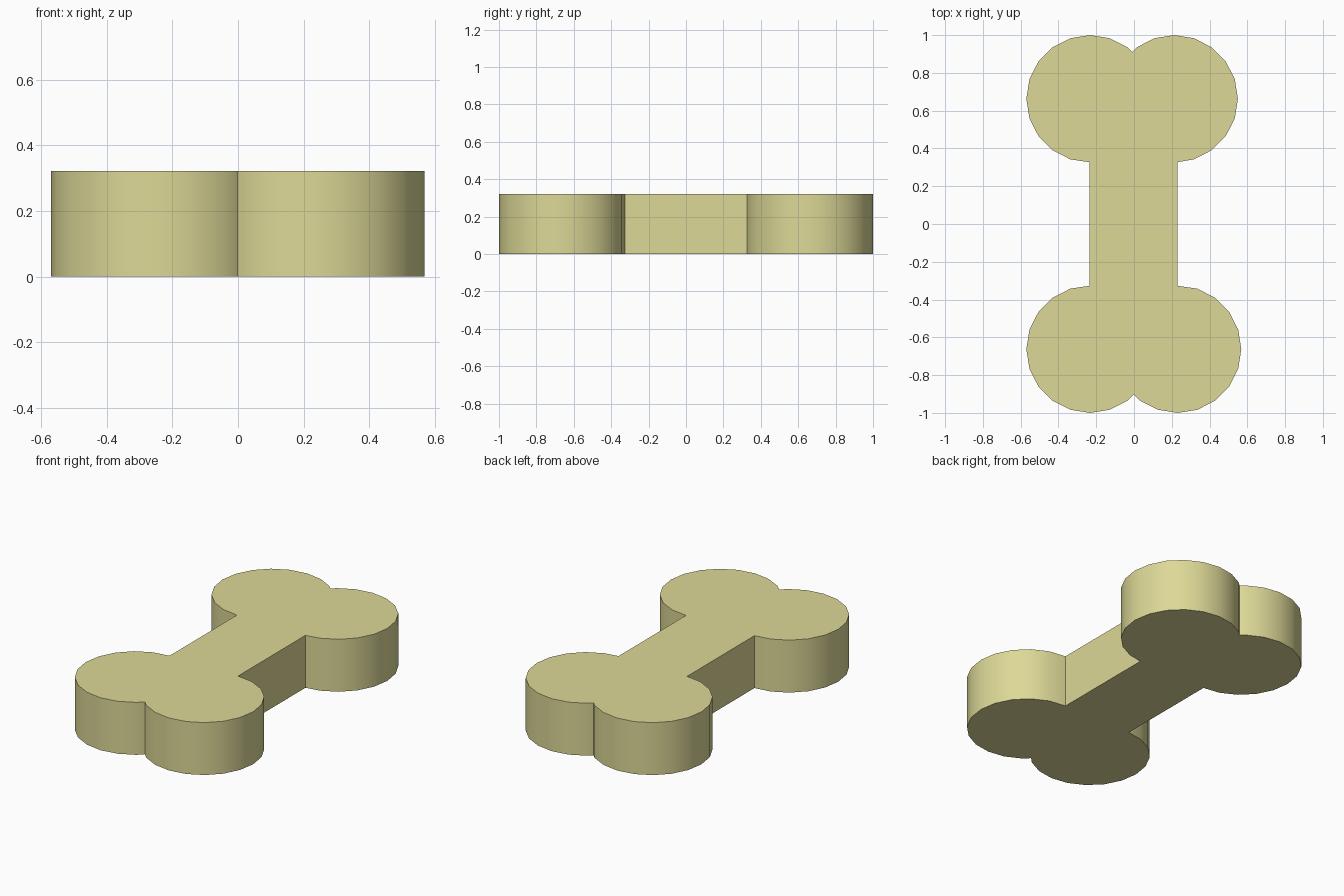
import bpy, bmesh
from math import sin, cos, radians

if "Cube" in bpy.data.objects:
    bpy.data.objects.remove(bpy.data.objects["Cube"])

R = 0.337          # lobe radius (20-sided circles)
CY = 0.663         # lobe centre distance along y
HEIGHT = 0.322
STEP = 18

# one lobe's exposed arc, from beside the notch round to the shaft corner
def lobe(cx, sy, shaft_x):
    sx = 1 if cx > 0 else -1
    pts = [(cx - sx * R * cos(radians(a)), sy * (CY + R * sin(radians(a))))
           for a in range(54, 270, STEP)]
    return pts + [(shaft_x, sy * (CY - R + 0.001))]

# notch where two neighbouring lobes meet
def notch(x0, x1, sy):
    half = (x1 - x0) / 2
    return ((x0 + x1) / 2, sy * (CY + 1.3968 * R - half))

# whole outline, counter-clockwise from the rear notch
LEFT, REAR_RIGHT, FRONT_RIGHT = -0.233, 0.213, 0.231
outline = [notch(LEFT, REAR_RIGHT, 1)]
# offsets are mirrored so each arc sweeps outward from its notch
outline += lobe(LEFT, 1, -0.236)
outline += lobe(LEFT, -1, -0.236)[::-1]
outline.append(notch(LEFT, FRONT_RIGHT, -1))
outline += lobe(FRONT_RIGHT, -1, 0.229)
outline += lobe(REAR_RIGHT, 1, 0.229)[::-1]

# extrude the outline into a thick slab
bm = bmesh.new()
base = bm.faces.new([bm.verts.new((x, y, 0)) for x, y in outline])
ext = bmesh.ops.extrude_face_region(bm, geom=[base], use_keep_orig=True)
top = [v for v in ext["geom"] if isinstance(v, bmesh.types.BMVert)]
bmesh.ops.translate(bm, verts=top, vec=(0, 0, HEIGHT))
bmesh.ops.recalc_face_normals(bm, faces=bm.faces)
mesh = bpy.data.meshes.new("bone")
bm.to_mesh(mesh)
bm.free()
bone = bpy.data.objects.new("bone", mesh)
bpy.context.collection.objects.link(bone)

# olive yellow colour
mat = bpy.data.materials.new("olive_yellow")
mat.diffuse_color = (0.72, 0.69, 0.31, 1)
mat.use_nodes = True
mat.node_tree.nodes["Principled BSDF"].inputs["Base Color"].default_value = mat.diffuse_color
mesh.materials.append(mat)

# smooth lobe sides, sharp rims
bpy.context.view_layer.objects.active = bone
bone.select_set(True)
bpy.ops.object.shade_smooth_by_angle(angle=radians(30))
